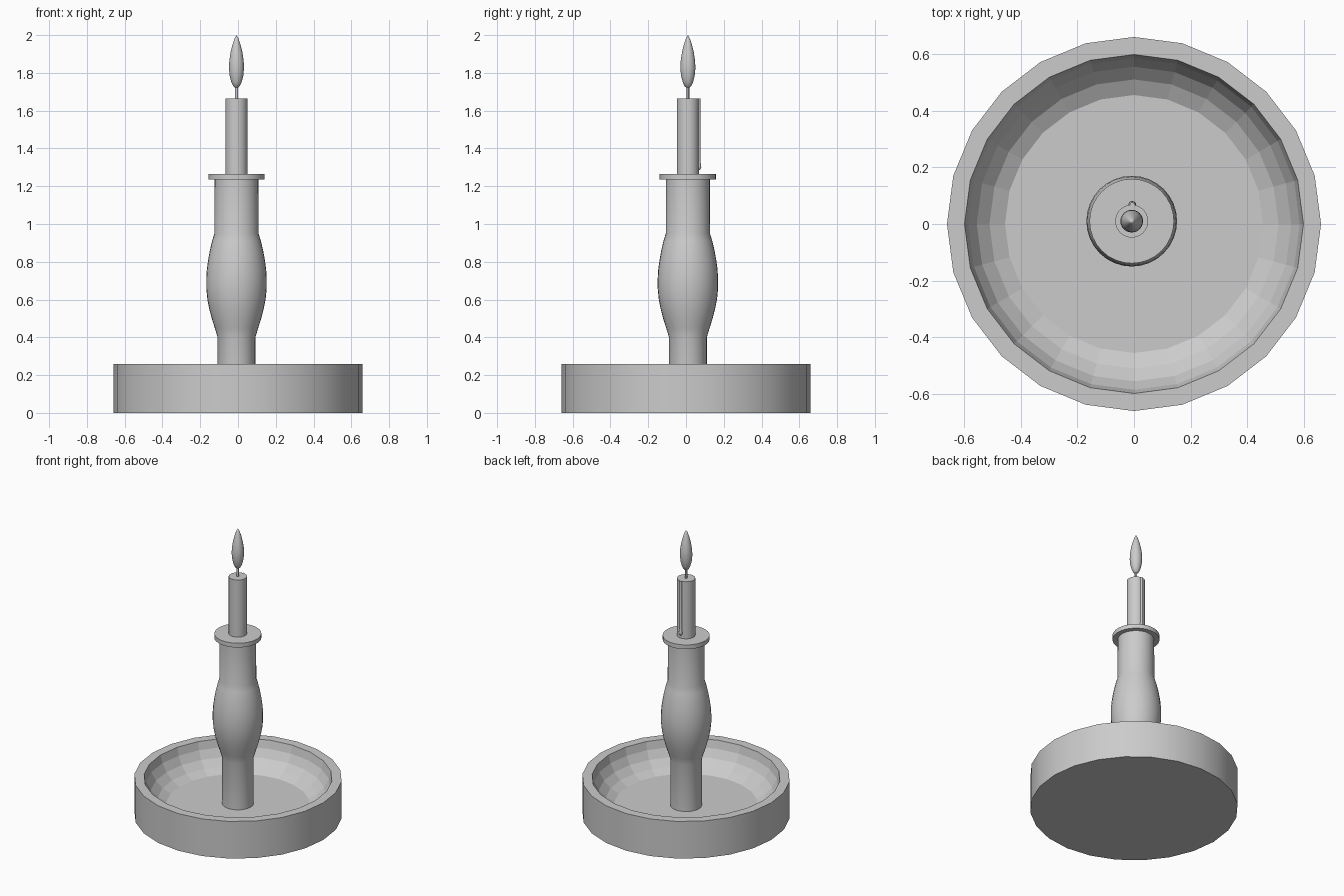
import bpy, bmesh, math

if "Cube" in bpy.data.objects:
    bpy.data.objects.remove(bpy.data.objects["Cube"])

CX, CY = -0.008, 0.01   # the stem axis sits slightly off the dish centre


def lathe(name, profile, sides, x=CX, y=CY, smooth=30):
    """Revolve (radius, z) points, bottom to top, into a closed solid."""
    bm = bmesh.new()
    rings = []
    for r, z in profile:
        if r == 0:
            rings.append([bm.verts.new((x, y, z))])
        else:
            rings.append([bm.verts.new((x + r * math.cos(2 * math.pi * i / sides),
                                        y + r * math.sin(2 * math.pi * i / sides), z))
                          for i in range(sides)])
    for a, b in zip(rings, rings[1:]):
        for i in range(sides):
            j = (i + 1) % sides
            if len(a) == 1:
                bm.faces.new((a[0], b[j], b[i]))
            elif len(b) == 1:
                bm.faces.new((a[i], a[j], b[0]))
            else:
                bm.faces.new((a[i], a[j], b[j], b[i]))
    if len(rings[0]) > 1:
        bm.faces.new(rings[0][::-1])
    if len(rings[-1]) > 1:
        bm.faces.new(rings[-1])
    bmesh.ops.recalc_face_normals(bm, faces=bm.faces[:])
    mesh = bpy.data.meshes.new(name)
    bm.to_mesh(mesh)
    bm.free()
    obj = bpy.data.objects.new(name, mesh)
    bpy.context.collection.objects.link(obj)
    bpy.ops.object.select_all(action='DESELECT')
    obj.select_set(True)
    bpy.context.view_layer.objects.active = obj
    if smooth:
        bpy.ops.object.shade_smooth_by_angle(angle=math.radians(smooth))
    return obj


# Low-poly dish with a hollowed, curved inner wall
dish = lathe("dish", [(0.66, 0), (0.66, 0.26), (0.598, 0.26), (0.585, 0.205),
                      (0.555, 0.15), (0.51, 0.105), (0.455, 0.075)],
             24, 0, 0, smooth=0)
for p in dish.data.polygons:          # only the outer wall is smooth
    p.use_smooth = abs(p.normal.z) < 0.01
for e in dish.data.edges:
    z0, z1 = (dish.data.vertices[v].co.z for v in e.vertices)
    e.use_edge_sharp = abs(z0 - z1) < 1e-5

# Turned stem with a bulging grip
lathe("stem", [(0.1, 0.07), (0.1, 0.4), (0.115, 0.45), (0.131, 0.5), (0.144, 0.55),
               (0.154, 0.6), (0.16, 0.66), (0.16, 0.71), (0.157, 0.76), (0.15, 0.81),
               (0.141, 0.86), (0.129, 0.91), (0.117, 0.95), (0.116, 1.24)], 32)

# Drip collar, candle and wick
lathe("collar", [(0.149, 1.235), (0.149, 1.265)], 32)
lathe("candle", [(0.058, 1.26), (0.058, 1.665)], 32)
lathe("wick", [(0.008, 1.66), (0.008, 1.73)], 12)

# Teardrop flame
lathe("flame", [(0, 1.717), (0.016, 1.728), (0.027, 1.75), (0.036, 1.785),
                (0.04, 1.825), (0.038, 1.865), (0.031, 1.91), (0.021, 1.95),
                (0.01, 1.983), (0, 2.0)], 24, smooth=60)

# Wax run down the back of the candle, ending in a bead
lathe("wax_drip", [(0, 1.284), (0.009, 1.288), (0.014, 1.3), (0.012, 1.314),
                   (0.009, 1.335), (0.009, 1.664)], 12, CX + 0.002, CY + 0.057, smooth=60)
